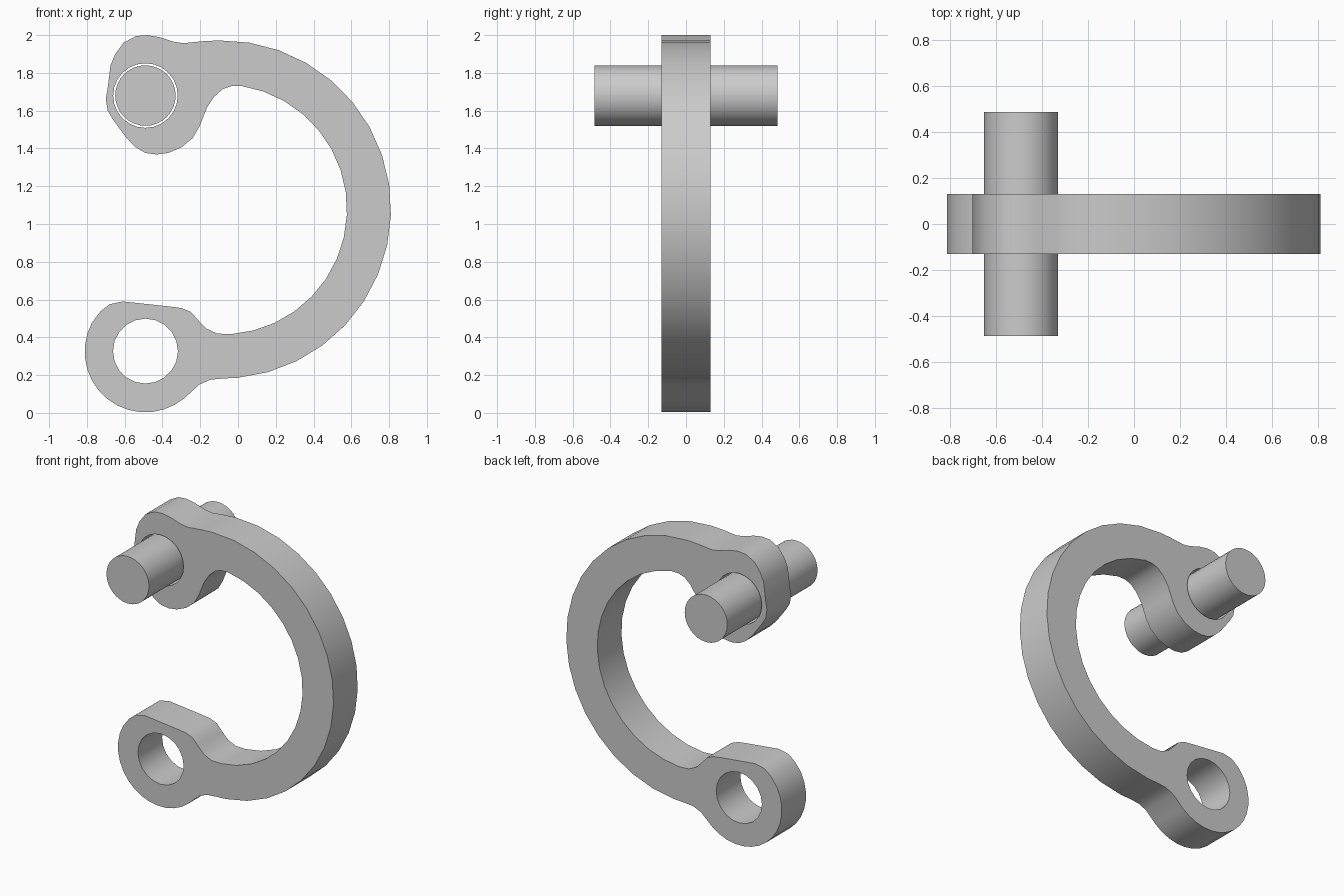
import bpy
import math

if "Cube" in bpy.data.objects:
    bpy.data.objects.remove(bpy.data.objects["Cube"], do_unlink=True)

grey = bpy.data.materials.new("plain grey")
grey.use_nodes = True
grey.diffuse_color = (0.6, 0.6, 0.6, 1)
grey.node_tree.nodes["Principled BSDF"].inputs["Base Color"].default_value = (0.6, 0.6, 0.6, 1)


def arc(cx, cz, r, start, end, steps):
    """Points on an arc, angles in degrees."""
    angles = [math.radians(start + (end - start) * i / steps) for i in range(steps + 1)]
    return [(cx + r * math.cos(a), cz + r * math.sin(a)) for a in angles]


def circle(cx, cz, r, sides):
    return arc(cx, cz, r, 0, 360, sides)[:-1]


def smooth(obj):
    bpy.ops.object.select_all(action="DESELECT")
    obj.select_set(True)
    bpy.context.view_layer.objects.active = obj
    bpy.ops.object.shade_smooth_by_angle(angle=math.radians(35))


def plate(name, loops, half_depth):
    """Solid plate from an outline and holes, standing in the xz plane."""
    curve = bpy.data.curves.new(name, "CURVE")
    curve.dimensions = "2D"
    curve.fill_mode = "BOTH"
    curve.extrude = half_depth
    for loop in loops:
        spline = curve.splines.new("POLY")
        spline.points.add(len(loop) - 1)
        for point, (x, z) in zip(spline.points, loop):
            point.co = (x, z, 0, 1)
        spline.use_cyclic_u = True
    source = bpy.data.objects.new(name + "_curve", curve)
    bpy.context.collection.objects.link(source)
    bpy.context.view_layer.update()
    graph = bpy.context.evaluated_depsgraph_get()
    mesh = bpy.data.meshes.new_from_object(source.evaluated_get(graph))
    bpy.data.objects.remove(source, do_unlink=True)

    # Weld caps to sides
    import bmesh
    bm = bmesh.new()
    bm.from_mesh(mesh)
    bmesh.ops.remove_doubles(bm, verts=bm.verts, dist=0.0005)
    bmesh.ops.recalc_face_normals(bm, faces=bm.faces)
    bm.to_mesh(mesh)
    bm.free()

    mesh.materials.clear()
    mesh.materials.append(grey)
    obj = bpy.data.objects.new(name, mesh)
    obj.rotation_euler.x = math.pi / 2
    bpy.context.collection.objects.link(obj)
    smooth(obj)
    return obj


# Upper lug that holds the pin
upper_lug = [
    (-.18, 1.968), (-.29, 1.957), (-.34, 1.965), (-.42, 1.99), (-.48, 2), (-.54, 1.995),
    (-.605, 1.96), (-.65, 1.9), (-.675, 1.84), (-.69, 1.72), (-.7, 1.66), (-.69, 1.6),
    (-.66, 1.55), (-.59, 1.455), (-.54, 1.405), (-.49, 1.376), (-.43, 1.368), (-.37, 1.376),
    (-.3, 1.405), (-.24, 1.455), (-.205, 1.515), (-.185, 1.565), (-.165, 1.615),
    (-.125, 1.675), (-.08, 1.715), (-.035, 1.73)]

# Lower eye with its rounded outer end
lower_eye = [
    (-.11, .42), (-.165, .445), (-.21, .49), (-.25, .535), (-.3, .555), (-.36, .563),
    (-.61, .59), (-.68, .575), (-.73, .535)]
lower_eye += arc(-.49, .325, .322, 152, 310, 14)
lower_eye += [(-.205, .15), (-.145, .176), (-.08, .182)]

# C-shaped body: inner bow, eye, outer bow, lug
outline = upper_lug + arc(-.085, 1.077, .662, 81, -86, 16)
outline += lower_eye + arc(-.085, 1.077, .895, -84.5, 91, 17)
plate("shackle_body", [outline, circle(-.49, 1.68, .171, 24), circle(-.49, .327, .172, 20)], .13)

# Straight cross pin
bpy.ops.mesh.primitive_cylinder_add(
    vertices=32, radius=.16, depth=.97, location=(-.49, 0, 1.68), rotation=(math.pi / 2, 0, 0))
pin = bpy.context.object
pin.name = "cross_pin"
pin.data.materials.append(grey)
smooth(pin)
